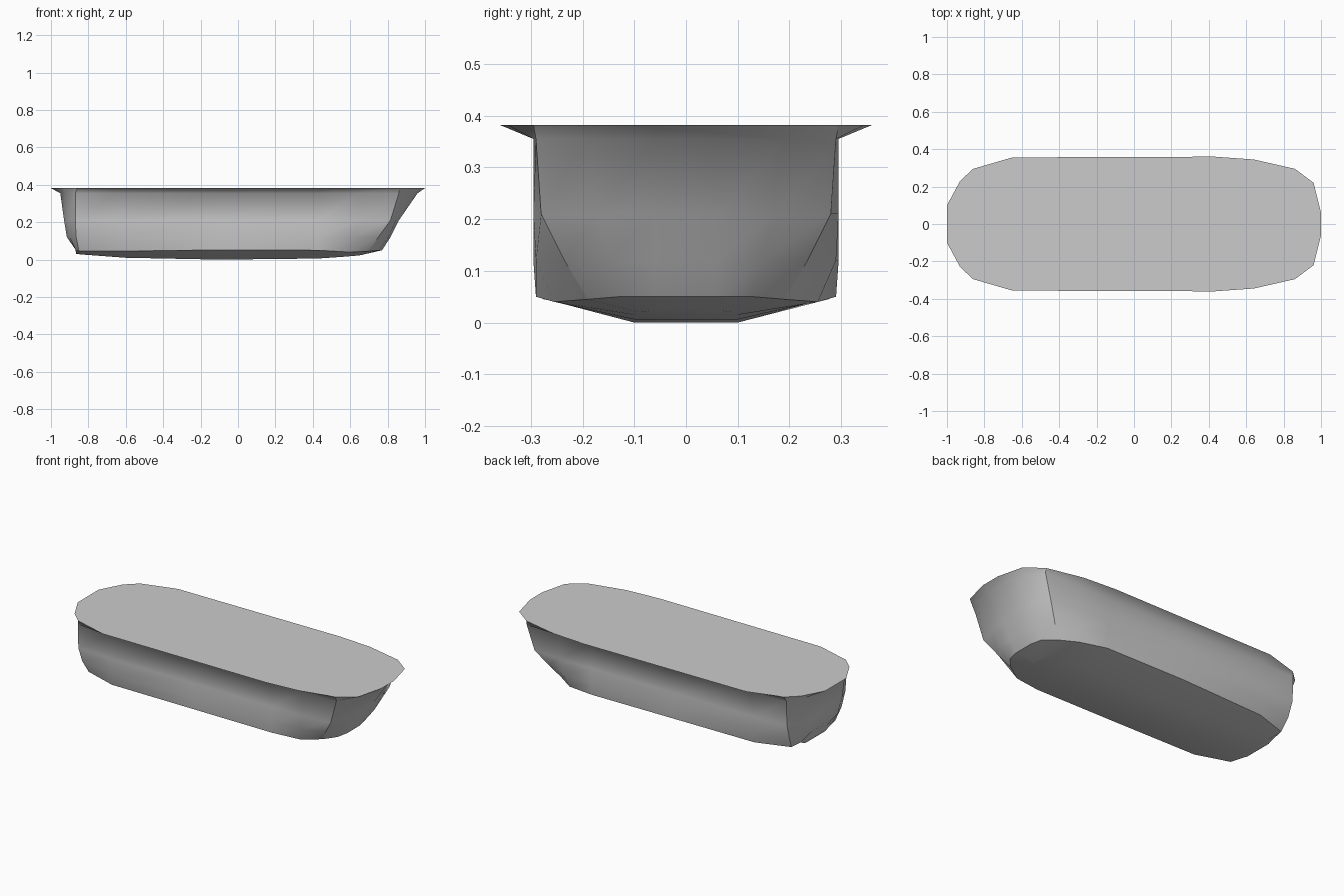
import bpy, bmesh, math

if "Cube" in bpy.data.objects:
    bpy.data.objects.remove(bpy.data.objects["Cube"])

# Half outlines (y >= 0) from stern to bow, one per level, top to keel
rim = [(-1, .10), (-.93, .23), (-.86, .295), (-.65, .356), (-.1, .358),
       (.43, .36), (.64, .345), (.86, .295), (.96, .22), (1, .06)]
flare = [(-.95, .10), (-.925, .20), (-.87, .285), (-.65, .295), (-.1, .295),
         (.43, .295), (.64, .295), (.86, .29), (.93, .19), (.96, .06)]
waist = [(-.93, .10), (-.91, .19), (-.87, .28), (-.65, .295), (-.1, .295),
         (.43, .295), (.64, .295), (.815, .28), (.845, .17), (.86, .06)]
low = [(-.915, .10), (-.90, .16), (-.865, .25), (-.65, .295), (-.1, .295),
       (.43, .295), (.62, .29), (.75, .235), (.805, .15), (.815, .06)]
chine = [(-.87, .10), (-.87, .15), (-.85, .21), (-.65, .275), (-.1, .29),
         (.43, .29), (.60, .255), (.70, .19), (.755, .13), (.77, .06)]
keel = [(-.865, .09), (-.86, .10), (-.83, .10), (-.6, .10), (-.1, .10),
        (.43, .10), (.56, .10), (.62, .09), (.65, .07), (.66, .04)]
chine_z = [.06, .055, .045, .045, .052, .05, .04, .045, .05, .05]
keel_z = [.03, .03, .027, .01, 0, .006, .015, .02, .023, .025]


def ring(pts, zs):
    if not isinstance(zs, list):
        zs = [zs] * len(pts)
    half = [(x, y, z) for (x, y), z in zip(pts, zs)]
    return half + [(x, -y, z) for x, y, z in reversed(half)]


levels = [ring(rim, .382), ring(flare, .355), ring(waist, .21),
          ring(low, .12), ring(chine, chine_z), ring(keel, keel_z)]

bm = bmesh.new()
rows = [[bm.verts.new(p) for p in lv] for lv in levels]
n = len(rows[0])

# Flared sides and bilge
for a, b in zip(rows, rows[1:]):
    for i in range(n):
        j = (i + 1) % n
        bm.faces.new((a[i], a[j], b[j], b[i]))
# Deck and keel strip
bm.faces.new(rows[0])
k = rows[-1]
for i in range(n // 2 - 1):
    bm.faces.new((k[i], k[i + 1], k[n - 2 - i], k[n - 1 - i]))
bmesh.ops.recalc_face_normals(bm, faces=bm.faces)

# Smooth shading with hard rim, chine and end corners
for f in bm.faces:
    f.smooth = len(f.verts) == 4
for e in bm.edges:
    e.smooth = e.calc_face_angle(0) < math.radians(75)
for r in (rows[0], rows[4]):
    for i in range(n):
        bm.edges.get((r[i], r[(i + 1) % n])).smooth = False
for a, b in zip(rows[:4], rows[1:5]):
    for c in (2, 7, n - 3, n - 8):
        bm.edges.get((a[c], b[c])).smooth = False

mesh = bpy.data.meshes.new("boat_hull")
bm.to_mesh(mesh)
bm.free()
hull = bpy.data.objects.new("boat_hull", mesh)
bpy.context.collection.objects.link(hull)
